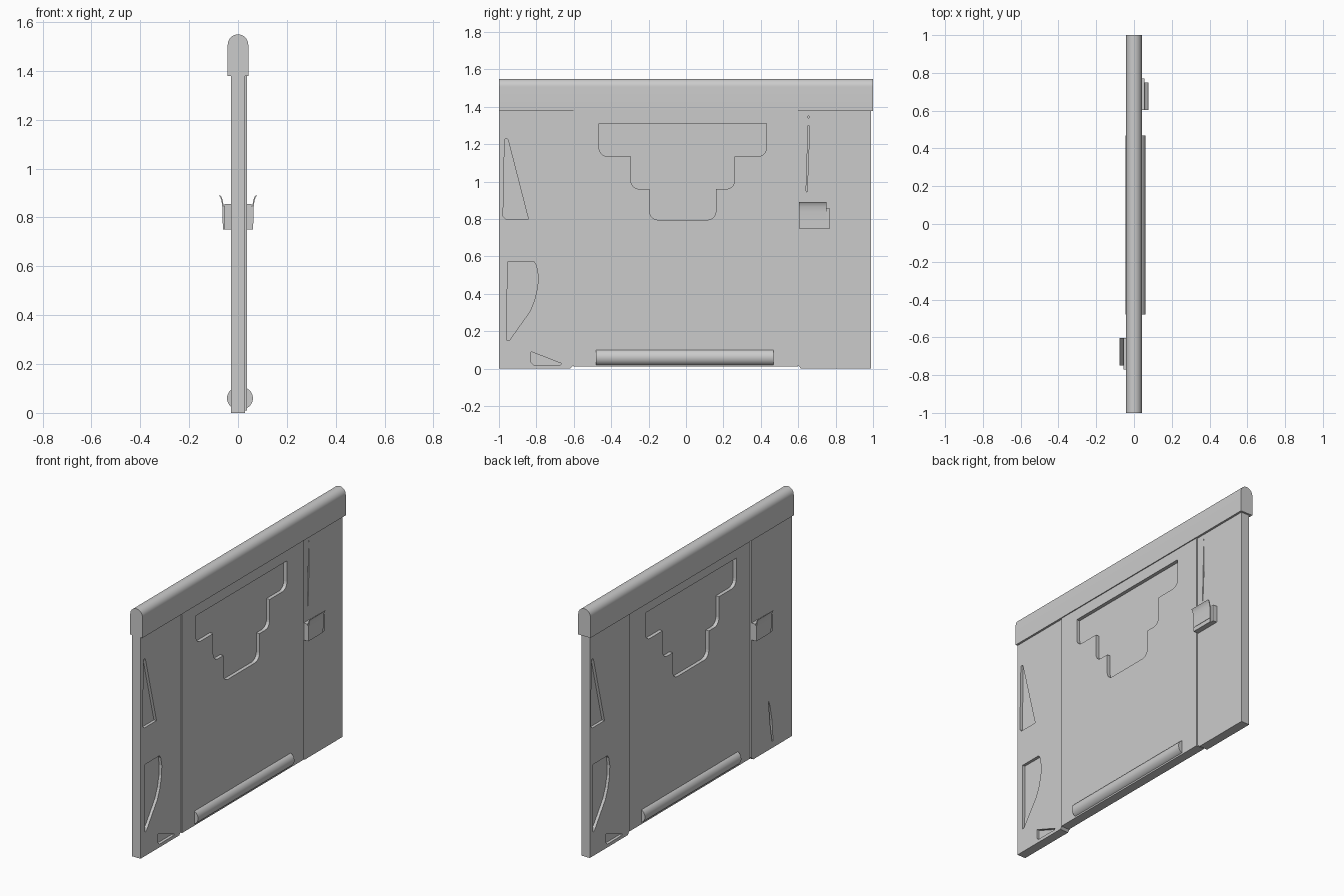
import bpy, math
from math import sin, cos, pi

if "Cube" in bpy.data.objects:
    bpy.data.objects.remove(bpy.data.objects["Cube"])


def make(name, verts, faces):
    me = bpy.data.meshes.new(name)
    me.from_pydata(verts, [], faces)
    me.validate()
    ob = bpy.data.objects.new(name, me)
    bpy.context.collection.objects.link(ob)
    # consistent outward normals
    import bmesh
    bm = bmesh.new()
    bm.from_mesh(me)
    bmesh.ops.recalc_face_normals(bm, faces=bm.faces)
    bm.to_mesh(me)
    bm.free()
    return ob


def prism(name, pts, a, b, axis='x', turn=1):
    """Extrude an outline: (y,z) along x, or (x,z) along y. turn=-1 rotates half a turn about z."""
    n = len(pts)
    verts = []
    for d in (a, b):
        for p, q in pts:
            x, y = (d, p) if axis == 'x' else (p, d)
            verts.append((turn * x, turn * y, q))
    faces = [list(range(n)), list(range(2 * n - 1, n - 1, -1))]
    faces += [(i, (i + 1) % n, n + (i + 1) % n, n + i) for i in range(n)]
    return make(name, verts, faces)


def smooth(ob):
    bpy.ops.object.select_all(action='DESELECT')
    ob.select_set(True)
    bpy.context.view_layer.objects.active = ob
    bpy.ops.object.shade_smooth_by_angle(angle=math.radians(35))


def cut(ob, outline, a, b, turn=1):
    cutter = prism("cutter", outline, a, b, 'x', turn)
    cutter.hide_render = True
    mod = ob.modifiers.new("pocket", 'BOOLEAN')
    mod.operation, mod.solver, mod.object = 'DIFFERENCE', 'EXACT', cutter
    bpy.context.view_layer.objects.active = ob
    bpy.ops.object.modifier_apply(modifier=mod.name)
    bpy.data.objects.remove(cutter)


def corner(cy, cz, r, a0, a1, steps=5):
    return [(cy + r * cos(a0 + (a1 - a0) * i / steps),
             cz + r * sin(a0 + (a1 - a0) * i / steps)) for i in range(steps + 1)]


SIDE, CEN_L, CEN_R = 0.029, -0.021, 0.036

# Wall panels: two outer slabs with chamfered inner feet, and an offset centre slab
left = prism("left_panel", [(-1, 0), (-0.62, 0), (-0.602, 0.018), (-0.602, 1.4), (-1, 1.4)], -SIDE, SIDE)
right = prism("right_panel", [(0.988, 0), (0.615, 0), (0.598, 0.018), (0.598, 1.4), (0.988, 1.4)], -SIDE, SIDE)
centre = prism("centre_panel", [(-0.602, 0.01), (0.598, 0.01), (0.598, 1.4), (-0.602, 1.4)], CEN_L, CEN_R)

# Stepped recess on both faces of the centre slab
stepped = [(-0.465, 1.31)]
levels = [(-0.465, 0.43, 1.135), (-0.295, 0.26, 0.96), (-0.195, 0.16, 0.795)]
r = 0.045
for i, (a, b, z) in enumerate(levels):
    stepped += corner(a + r, z + r, r, pi, 1.5 * pi)
    if i < 2:
        stepped.append((levels[i + 1][0], z))
for i in (2, 1, 0):
    a, b, z = levels[i]
    stepped += corner(b - r, z + r, r, 1.5 * pi, 2 * pi)
    if i > 0:
        stepped.append((b, levels[i - 1][2]))
stepped.append((0.43, 1.31))
cut(centre, stepped, CEN_R - 0.022, 0.2)
cut(centre, stepped, -0.2, CEN_L + 0.022)

# Shallow pockets near the outer edge, repeated by half turn on the other face
pockets = [
    [(-0.97, 1.22), (-0.965, 1.232), (-0.952, 1.225), (-0.843, 0.8), (-0.965, 0.8), (-0.978, 0.815)],
    [(-0.955, 0.57), (-0.812, 0.57), (-0.8, 0.55), (-0.791, 0.5), (-0.793, 0.44), (-0.81, 0.365),
     (-0.835, 0.305), (-0.945, 0.15), (-0.957, 0.15)],
    [(-0.828, 0.09), (-0.668, 0.028), (-0.67, 0.02), (-0.815, 0.02), (-0.828, 0.033)],
]
for p in pockets:
    cut(left, p, SIDE - 0.018, 0.2)
    cut(right, p, SIDE - 0.018, 0.2, -1)

# Thin slits
cut(right, [(0.653, 1.3), (0.658, 1.3), (0.656, 1.15), (0.647, 0.94), (0.642, 0.95)], SIDE - 0.015, 0.2)
cut(right, [(0.652, 1.34), (0.658, 1.34), (0.658, 1.35), (0.652, 1.35)], SIDE - 0.015, 0.2)
cut(left, [(-0.77, 0.31), (-0.785, 0.27), (-0.805, 0.17), (-0.815, 0.04), (-0.805, 0.04), (-0.785, 0.16)],
    -0.2, -SIDE + 0.015)

# Round-topped cap rail
cap = prism("top_rail", [(-0.042, 1.378)] + [(0.042, 1.378)] + corner(0, 1.507, 0.042, 0, pi, 16),
            -1, 1, 'y')
smooth(cap)

# Half-round kick rollers on each face
for name, cx in (("roller_right", 0.016), ("roller_left", 0.0)):
    s = 1 if cx else -1
    arc = [(cx + s * 0.045 * sin(pi * i / 16), 0.06 - 0.045 * cos(pi * i / 16)) for i in range(17)]
    smooth(prism(name, arc, -0.48, 0.468, 'y'))

# Handle housings and their flared pull plates
for turn, tag in ((1, "right"), (-1, "left")):
    prism("handle_box_" + tag, [(0.603, 0.75), (0.77, 0.75), (0.77, 0.855), (0.603, 0.855)],
          0.015, 0.056, 'x', turn)
    prism("handle_base_" + tag, [(0.603, 0.75), (0.75, 0.75), (0.75, 0.79), (0.603, 0.79)],
          0.05, 0.062, 'x', turn)
    lip = [(0.054, 0.775), (0.064, 0.775), (0.064, 0.84), (0.067, 0.865), (0.072, 0.882), (0.078, 0.89),
           (0.073, 0.89), (0.067, 0.883), (0.062, 0.867), (0.059, 0.85), (0.054, 0.84)]
    smooth(prism("handle_plate_" + tag, lip, 0.603, 0.75, 'y', turn))
